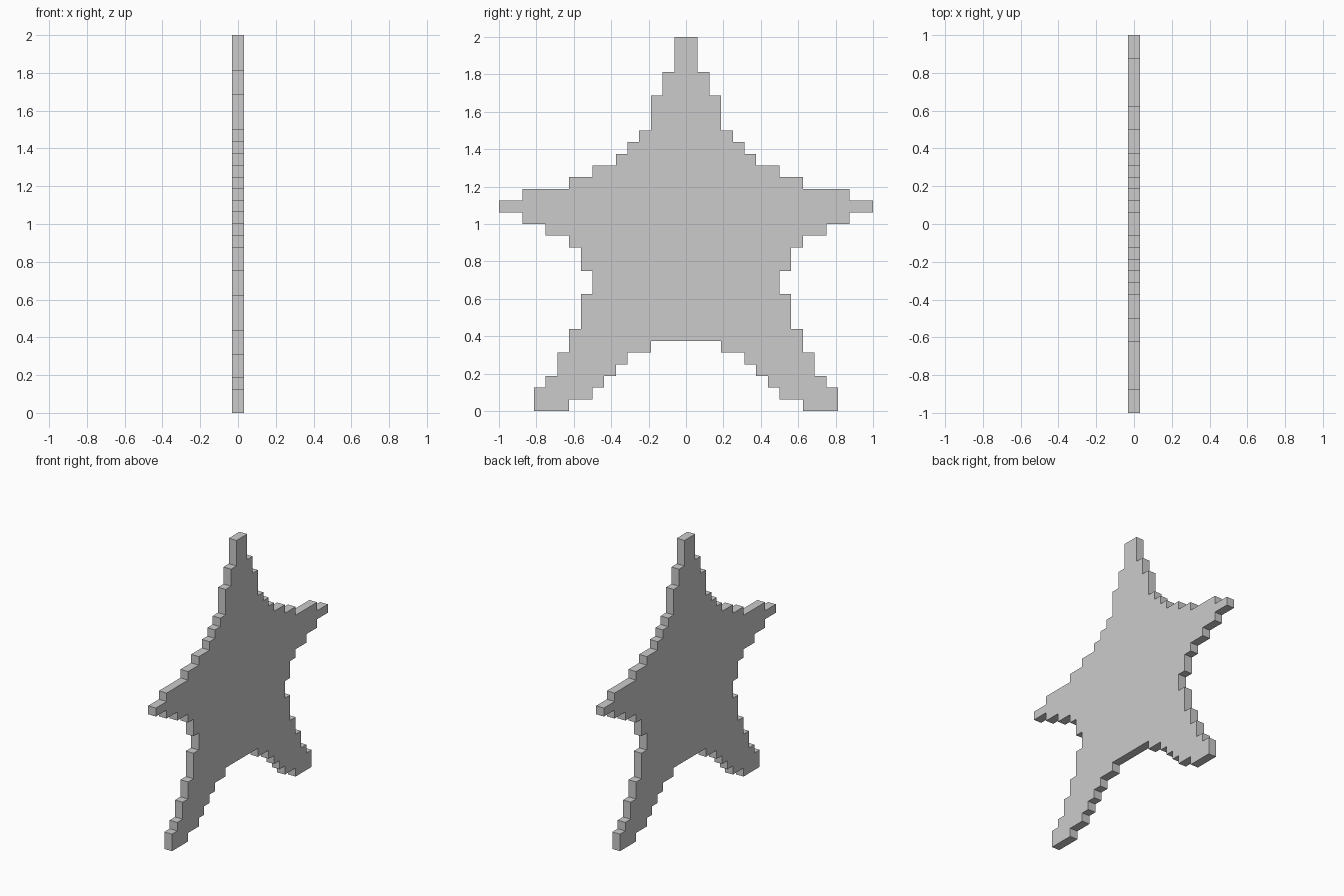
import bpy
import bmesh

if "Cube" in bpy.data.objects:
    bpy.data.objects.remove(bpy.data.objects["Cube"])

CELL = 1 / 16  # the star is drawn on a 32 x 32 pixel grid, one pixel thick

# Right-hand edge, tip to crotch: (half width, z where that step ends), in pixels
STEPS = [(1, 29), (2, 27), (3, 24), (4, 23), (5, 22), (6, 21), (8, 20), (10, 19),
         (14, 18), (16, 17), (14, 16), (12, 15), (10, 14), (9, 12), (8, 10),
         (9, 7), (10, 5), (11, 3), (12, 2), (13, 0),
         (10, 1), (8, 2), (7, 3), (6, 4), (5, 5), (3, 6)]


def stair_outline(steps, top):
    """Turn the steps into corner points, then mirror them across y = 0."""
    half, z = [], top
    for width, end in steps:
        half += [(width, z), (width, end)]
        z = end
    return half + [(-y, z) for y, z in reversed(half)]


# Star plate: outline face extruded along x
bm = bmesh.new()
verts = [bm.verts.new((-CELL / 2, y * CELL, z * CELL))
         for y, z in stair_outline(STEPS, 32)]
face = bm.faces.new(verts)
extruded = bmesh.ops.extrude_face_region(bm, geom=[face], use_keep_orig=True)
bmesh.ops.translate(bm, vec=(CELL, 0, 0),
                    verts=[g for g in extruded["geom"] if isinstance(g, bmesh.types.BMVert)])
bmesh.ops.recalc_face_normals(bm, faces=bm.faces)

mesh = bpy.data.meshes.new("pixel_star")
bm.to_mesh(mesh)
bm.free()
star = bpy.data.objects.new("pixel_star", mesh)
bpy.context.collection.objects.link(star)
